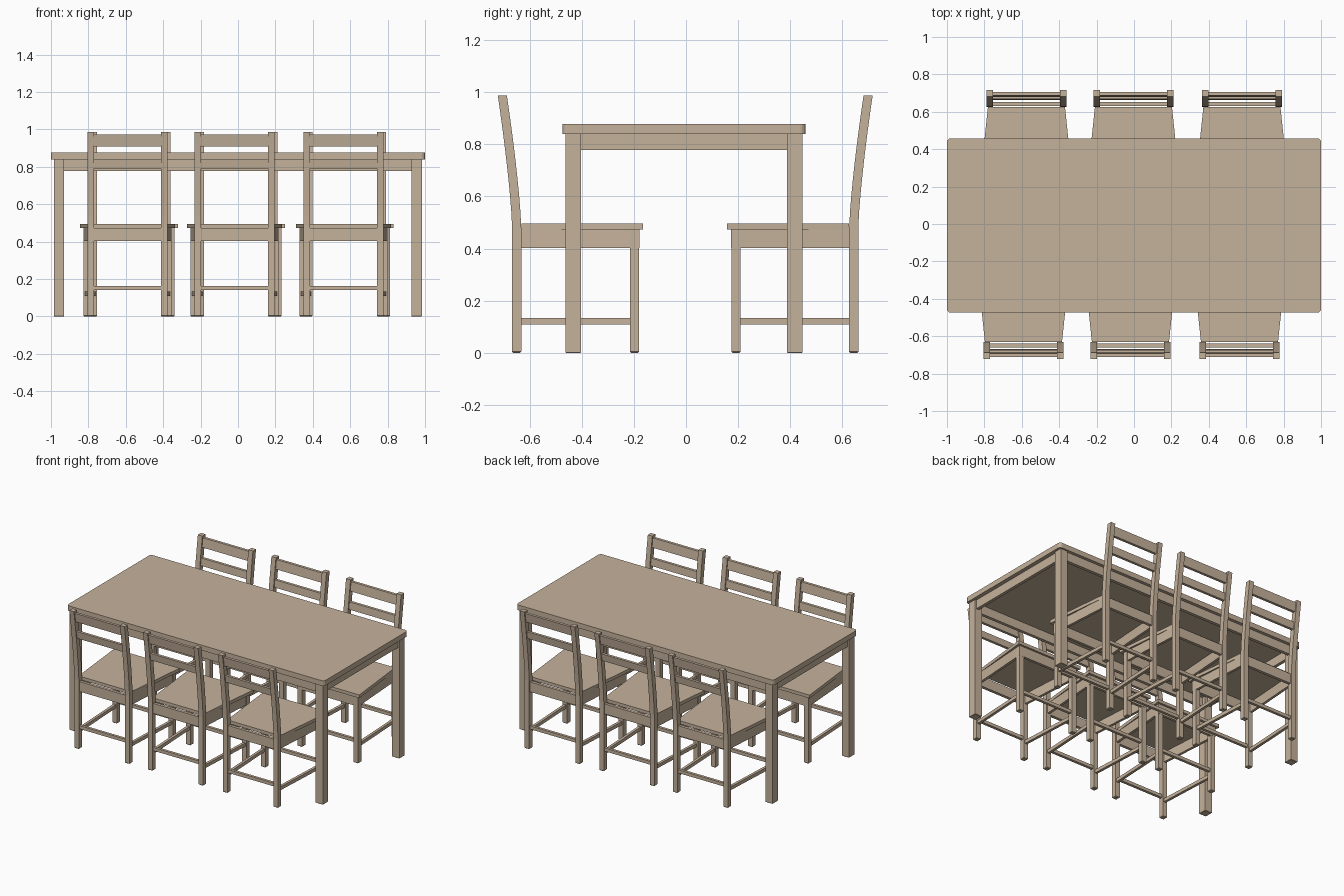
import bpy, bmesh, math

if "Cube" in bpy.data.objects:
    bpy.data.objects.remove(bpy.data.objects["Cube"])

wood = bpy.data.materials.new("light_wood")
wood.diffuse_color = (0.56, 0.445, 0.33, 1)
wood.use_nodes = True
wood.node_tree.nodes["Principled BSDF"].inputs["Base Color"].default_value = wood.diffuse_color


def loft(bm, rings):
    """Closed solid through a list of four-point rings."""
    vs = [[bm.verts.new(p) for p in r] for r in rings]
    for a, b in zip(vs, vs[1:]):
        for i in range(4):
            j = (i + 1) % 4
            bm.faces.new((a[i], a[j], b[j], b[i]))
    bm.faces.new(vs[0][::-1])
    bm.faces.new(vs[-1])


def rect(x0, x1, y0, y1, z):
    return [(x0, y0, z), (x1, y0, z), (x1, y1, z), (x0, y1, z)]


def box(bm, x0, x1, y0, y1, z0, z1):
    loft(bm, [rect(x0, x1, y0, y1, z0), rect(x0, x1, y0, y1, z1)])


def foot(x0, x1, y0, y1, c=0.004):
    """Bottom rings of a leg with a small chamfer."""
    return [rect(x0 + c, x1 - c, y0 + c, y1 - c, 0), rect(x0, x1, y0, y1, c)]


def finish(bm, name):
    bmesh.ops.recalc_face_normals(bm, faces=bm.faces[:])
    me = bpy.data.meshes.new(name)
    bm.to_mesh(me)
    bm.free()
    me.materials.append(wood)
    ob = bpy.data.objects.new(name, me)
    bpy.context.collection.objects.link(ob)
    return ob


# ---------- table ----------
TY = -0.008  # table centre in y

# top with rounded corners
bm = bmesh.new()
box(bm, -1, 1, TY - 0.466, TY + 0.466, 0.84, 0.877)
upright = [e for e in bm.edges if abs(e.verts[0].co.z - e.verts[1].co.z) > 0.01]
bmesh.ops.bevel(bm, geom=upright, offset=0.02, segments=4, profile=0.5, affect='EDGES')
finish(bm, "table_top")

# legs
bm = bmesh.new()
for x0 in (-0.985, 0.927):
    for y0 in (TY - 0.454, TY + 0.395):
        x1, y1 = x0 + 0.056, y0 + 0.059
        loft(bm, foot(x0, x1, y0, y1, 0.002) + [rect(x0, x1, y0, y1, 0.84)])
finish(bm, "table_legs")

# aprons under the top
bm = bmesh.new()
for s in (-1, 1):
    ya, yb = sorted((TY + s * 0.444, TY + s * 0.422))
    box(bm, -0.93, 0.928, ya, yb, 0.777, 0.84)
    xa, xb = sorted((s * 0.972, s * 0.95))
    box(bm, xa, xb, TY - 0.396, TY + 0.396, 0.777, 0.84)
finish(bm, "table_aprons")


# ---------- chair (back towards -y, centred on x = 0) ----------
YB0, YB1 = -0.664, -0.629   # back posts
YF0, YF1 = -0.212, -0.177   # front legs


def lean(z):
    """Backward shift of the back posts at height z."""
    t = max(0.0, z - 0.48)
    return -0.055 * (t / 0.507) ** 1.35


parts = []

# seat board, wider at the front
bm = bmesh.new()
loft(bm, [[(-0.206, YB1, z), (0.206, YB1, z), (0.255, -0.161, z), (-0.255, -0.161, z)]
          for z in (0.472, 0.495)])
parts.append(finish(bm, "chair_seat"))

# curved back posts
bm = bmesh.new()
for x0 in (-0.214, 0.179):
    x1 = x0 + 0.035
    rings = foot(x0, x1, YB0, YB1)
    for i in range(9):
        z = 0.48 + 0.507 * i / 8
        rings.append(rect(x0, x1, YB0 + lean(z), YB1 + lean(z), z))
    loft(bm, rings)
parts.append(finish(bm, "chair_back_posts"))

# front legs
bm = bmesh.new()
for x0 in (-0.235, 0.2):
    loft(bm, foot(x0, x0 + 0.035, YF0, YF1) + [rect(x0, x0 + 0.035, YF0, YF1, 0.472)])
parts.append(finish(bm, "chair_front_legs"))

# back slats following the lean
bm = bmesh.new()
for z0, z1 in ((0.787, 0.838), (0.909, 0.973)):
    loft(bm, [rect(-0.181, 0.181, YB0 + 0.008 + lean(z), YB1 - 0.008 + lean(z), z)
              for z in (z0, z1)])
parts.append(finish(bm, "chair_back_slats"))

# seat frame: back, front and slanted side rails
bm = bmesh.new()
box(bm, -0.18, 0.18, YB0 + 0.008, YB1 - 0.006, 0.402, 0.472)
box(bm, -0.235, 0.235, YF1 - 0.018, YF1 + 0.001, 0.402, 0.472)
for s in (-1, 1):
    loft(bm, [[(s * 0.206, YB1 - 0.005, z), (s * 0.236, YF1 + 0.001, z),
               (s * 0.218, YF1 + 0.001, z), (s * 0.188, YB1 - 0.005, z)]
              for z in (0.402, 0.472)])
parts.append(finish(bm, "chair_seat_rails"))

# stretchers between the legs
bm = bmesh.new()
box(bm, -0.18, 0.18, YB0 + 0.008, YB1 - 0.008, 0.14, 0.163)
box(bm, -0.201, 0.201, YF0 + 0.008, YF1 - 0.008, 0.14, 0.163)
for s in (-1, 1):
    loft(bm, [[(s * 0.206, YB1 - 0.002, z), (s * 0.227, YF0 + 0.002, z),
               (s * 0.208, YF0 + 0.002, z), (s * 0.187, YB1 - 0.002, z)]
              for z in (0.109, 0.133)])
parts.append(finish(bm, "chair_stretchers"))

# six chairs: three along the front, three turned round along the back
places = [(x, 0) for x in (-0.591, -0.019, 0.564)]
places += [(x, math.pi) for x in (-0.575, -0.003, 0.577)]
for n, (x, turn) in enumerate(places):
    for part in parts:
        ob = part if n == 0 else part.copy()
        if n:
            bpy.context.collection.objects.link(ob)
        ob.location = (x, -0.003, 0)
        ob.rotation_euler = (0, 0, turn)
